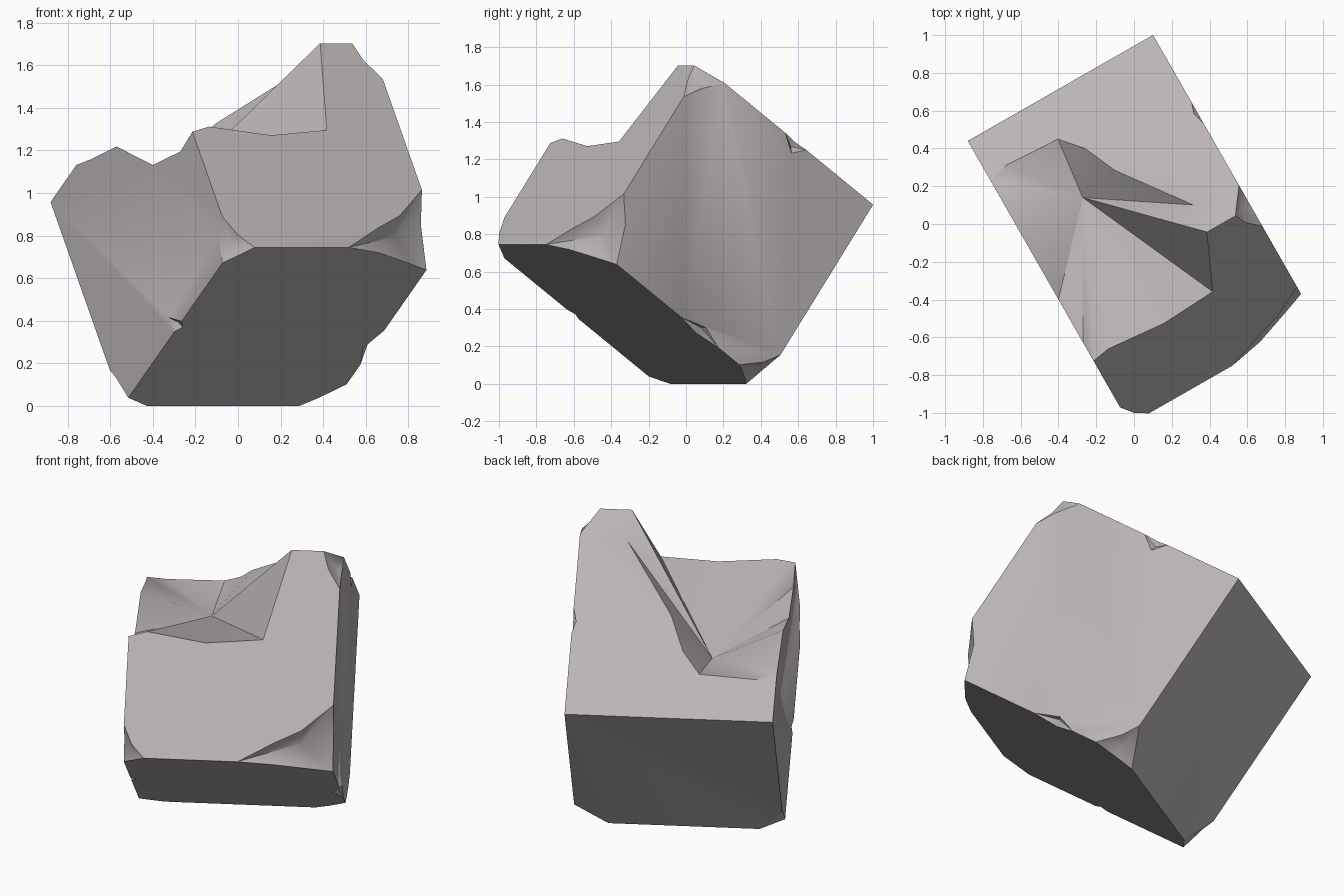
import bpy
import bmesh
from math import radians
from mathutils import Matrix, Vector

default = bpy.data.objects.get("Cube")
if default:
    bpy.data.objects.remove(default, do_unlink=True)

# Block dimensions along its own axes: width, rise, depth
W, R, D = 1.13, 1.285, 1.175
CENTRE = Vector((W, R, D)) / 2

stone = bpy.data.materials.new("warm_grey_stone")
stone.use_nodes = True
colour = (0.5, 0.462, 0.478, 1)
stone.diffuse_color = colour
stone.node_tree.nodes["Principled BSDF"].inputs["Base Color"].default_value = colour


def make_object(name, bm):
    bmesh.ops.recalc_face_normals(bm, faces=bm.faces)
    mesh = bpy.data.meshes.new(name)
    bm.to_mesh(mesh)
    bm.free()
    obj = bpy.data.objects.new(name, mesh)
    bpy.context.collection.objects.link(obj)
    mesh.materials.append(stone)
    return obj


def break_off(block, name, rim, floor, outside):
    """Cut away a chip bounded by a rim on the surface and a floor point inside."""
    bm = bmesh.new()
    ring = [bm.verts.new(CENTRE + (Vector(p) - CENTRE) * 1.003) for p in rim]
    tips = [bm.verts.new(floor), bm.verts.new(outside)]
    for a, b in zip(ring, ring[1:] + ring[:1]):
        for tip in tips:
            bm.faces.new((a, b, tip))
    cutter = make_object(name, bm)
    cutter.hide_render = True
    cut = block.modifiers.new(name, "BOOLEAN")
    cut.operation = "DIFFERENCE"
    cut.solver = "EXACT"
    cut.object = cutter
    bpy.ops.object.modifier_apply(modifier=cut.name)
    bpy.data.objects.remove(cutter, do_unlink=True)


# Squared stone block
bm = bmesh.new()
bmesh.ops.create_cube(bm, size=1)
bmesh.ops.scale(bm, vec=(W, R, D), verts=bm.verts)
bmesh.ops.translate(bm, vec=CENTRE, verts=bm.verts)
block = make_object("broken_stone_block", bm)
bpy.context.view_layer.objects.active = block
block.select_set(True)

# Large break across the upper ridge
break_off(block, "ridge_break", [
    (0, .3, 0), (.11, .26, 0), (.42, .28, 0), (.52, .42, 0), (.6, .64, 0),
    (.87, 1.09, 0), (.86, R, 0), (.73, R, .5), (.42, R, .53), (.1, R, .48),
    (0, R, .51), (0, 1.14, .52), (0, .89, .42), (0, .66, .15), (0, .43, .06),
], (.38, .52, .24), (-1, R + 1, -1))

# Chipped corners
break_off(block, "front_left_chip", [
    (.62, R, D), (.82, R, 1.06), (.96, R, .99), (W, R, .84), (W, 1.18, .97),
    (W, 1.1, D), (1.02, 1.15, D), (.81, 1.24, D),
], (.96, 1.18, 1.04), (W + 1, R + 1, D + 1))
break_off(block, "front_right_chip", [
    (.12, R, D), (.05, R, 1.1), (0, R, .99), (0, 1.2, 1.05), (0, 1.155, D),
    (.08, 1.24, D),
], (.04, 1.23, 1.11), (-1, R + 1, D + 1))
break_off(block, "base_right_chip", [
    (0, 0, .96), (0, .03, 1.03), (0, .07, D), (.14, 0, D),
], (.04, .03, 1.1), (-1, -1, D + 1))
break_off(block, "base_left_chip", [
    (W, 0, .98), (W, .06, 1.07), (W, .18, D), (1.03, .07, D), (.95, 0, D),
], (1.06, .06, 1.11), (W + 1, -1, D + 1))
break_off(block, "peak_chip", [
    (1.03, R, 0), (1.06, R, .1), (W, R, .21), (W, 1.22, .11), (W, 1.12, 0),
], (1.08, 1.22, .06), (W + 1, R + 1, -1))

# Small nicks along the edges
break_off(block, "lower_left_nick", [
    (W, .33, D), (W, .46, 1.13), (W, .62, D), (1.08, .47, D),
], (1.1, .47, 1.14), (W + 1, .47, D + 1))
break_off(block, "lower_right_nick", [
    (0, .6, D), (0, .59, 1.08), (0, .69, D), (.03, .64, D),
], (.02, .63, 1.14), (-1, .64, D + 1))
break_off(block, "back_nick", [
    (W, .5, 0), (W, .57, .07), (W, .67, 0), (1.11, .58, 0),
], (1.1, .58, .03), (W + 1, .58, -1))

# Tip the block into its resting pose and settle it on the ground
turn = Matrix.Rotation(radians(29.75), 3, "Z")
across, forward, up = turn.col[0], -turn.col[1], Vector((0, 0, 1))
tilt = Matrix.Rotation(radians(35.4), 2)
cos_t, sin_t = tilt[0][0], tilt[1][0]
axes = Matrix((across, forward * cos_t + up * sin_t,
               forward * sin_t - up * cos_t)).transposed()
block.data.transform(Matrix.Translation((-.88, .44, .96)) @ axes.to_4x4())
lowest = min(v.co.z for v in block.data.vertices)
block.data.transform(Matrix.Translation((0, 0, -lowest)))

# Mend normals and smooth the broken surfaces, keeping hard edges
bm = bmesh.new()
bm.from_mesh(block.data)
bmesh.ops.recalc_face_normals(bm, faces=bm.faces)
bm.to_mesh(block.data)
bm.free()
bpy.ops.object.shade_smooth_by_angle(angle=radians(35))
